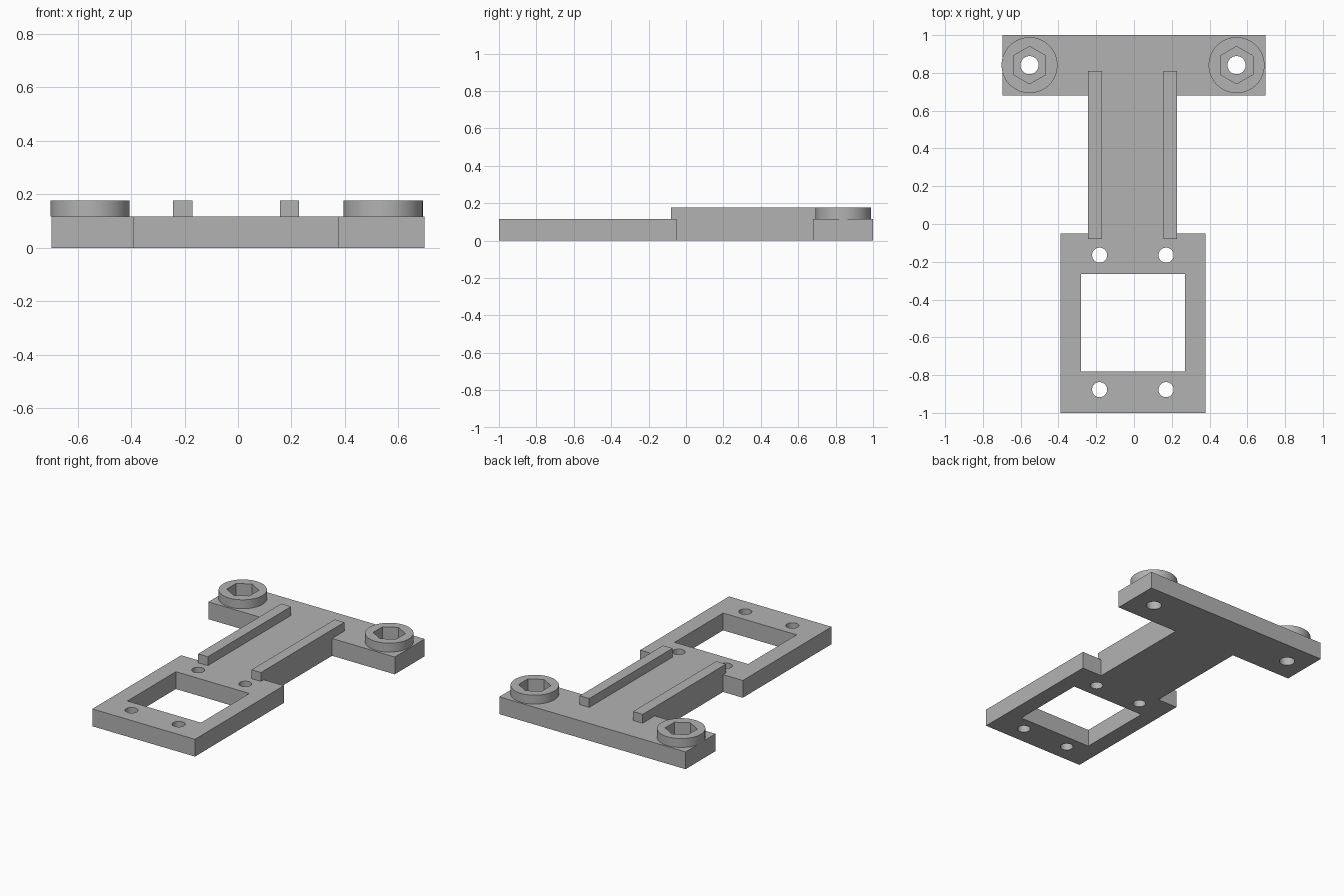
import bpy
import bmesh
from math import pi, radians

cube = bpy.data.objects.get("Cube")
if cube:
    bpy.data.objects.remove(cube, do_unlink=True)

BASE, TOP = 0.117, 0.177      # plate top and raised-feature top
POCKET = 0.06                 # nut pocket floor

grey = bpy.data.materials.new("plain grey")
grey.use_nodes = True
grey.diffuse_color = (0.45, 0.45, 0.45, 1)
grey.node_tree.nodes["Principled BSDF"].inputs["Base Color"].default_value = grey.diffuse_color


def prism(name, points, z0, z1):
    """Extrude a flat outline from z0 to z1."""
    bm = bmesh.new()
    face = bm.faces.new([bm.verts.new((x, y, z0)) for x, y in points])
    top = bmesh.ops.extrude_face_region(bm, geom=[face])["geom"]
    verts = [v for v in top if isinstance(v, bmesh.types.BMVert)]
    bmesh.ops.translate(bm, verts=verts, vec=(0, 0, z1 - z0))
    bmesh.ops.recalc_face_normals(bm, faces=bm.faces)
    mesh = bpy.data.meshes.new(name)
    bm.to_mesh(mesh)
    bm.free()
    mesh.materials.append(grey)
    obj = bpy.data.objects.new(name, mesh)
    bpy.context.collection.objects.link(obj)
    return obj


def box(name, x0, x1, y0, y1, z0, z1):
    return prism(name, [(x0, y0), (x1, y0), (x1, y1), (x0, y1)], z0, z1)


def cylinder(name, x, y, radius, z0, z1, sides=48):
    bpy.ops.mesh.primitive_cylinder_add(vertices=sides, radius=radius, depth=z1 - z0,
                                        location=(x, y, (z0 + z1) / 2))
    obj = bpy.context.object
    obj.name = name
    obj.data.materials.append(grey)
    return obj


def cut(obj, cutters):
    """Subtract every cutter from the part and keep the result."""
    for cutter in cutters:
        cutter.hide_render = True
        mod = obj.modifiers.new("cut", "BOOLEAN")
        mod.operation, mod.solver, mod.object = "DIFFERENCE", "EXACT", cutter
    bpy.context.view_layer.update()
    graph = bpy.context.evaluated_depsgraph_get()
    mesh = bpy.data.meshes.new_from_object(obj.evaluated_get(graph))
    obj.modifiers.clear()
    obj.data = mesh


# T-shaped bracket outline
bracket = prism("bracket_plate", [
    (-0.39, -1), (0.378, -1), (0.378, -0.05), (0.228, -0.05),
    (0.228, 0.68), (0.697, 0.68), (0.697, 1), (-0.697, 1),
    (-0.697, 0.68), (-0.243, 0.68), (-0.243, -0.05), (-0.39, -0.05)], 0, BASE)

# Guide rails along the neck
box("right_rail", -0.243, -0.17, -0.08, 0.81, BASE, TOP)
box("left_rail", 0.157, 0.228, -0.08, 0.81, BASE, TOP)

# Window and four screw holes
window = box("window_cutter", -0.28, 0.27, -0.782, -0.264, -0.1, 0.3)
holes = [cylinder("screw_hole_cutter", x, y, 0.04, -0.1, 0.3)
         for x in (-0.182, 0.17) for y in (-0.877, -0.165)]

# Round bosses with hexagonal nut pockets and through holes
bosses, pockets = [], []
for side, x in (("right", -0.553), ("left", 0.543)):
    bosses.append(cylinder(side + "_boss", x, 0.841, 0.148, BASE, TOP, 64))
    pockets.append(cylinder("nut_pocket_cutter", x, 0.841, 0.099, POCKET, 0.3, 6))
    holes.append(cylinder("bolt_hole_cutter", x, 0.841, 0.048, -0.1, 0.3))

cut(bracket, [window] + holes + pockets)
for boss, pocket in zip(bosses, pockets):
    cut(boss, [pocket])

for cutter in [window] + holes + pockets:
    bpy.data.objects.remove(cutter, do_unlink=True)

# Smooth round walls, crisp edges
bpy.ops.object.select_all(action="DESELECT")
for obj in [bracket] + bosses:
    obj.select_set(True)
    bpy.context.view_layer.objects.active = obj
bpy.ops.object.shade_smooth_by_angle(angle=radians(30))
